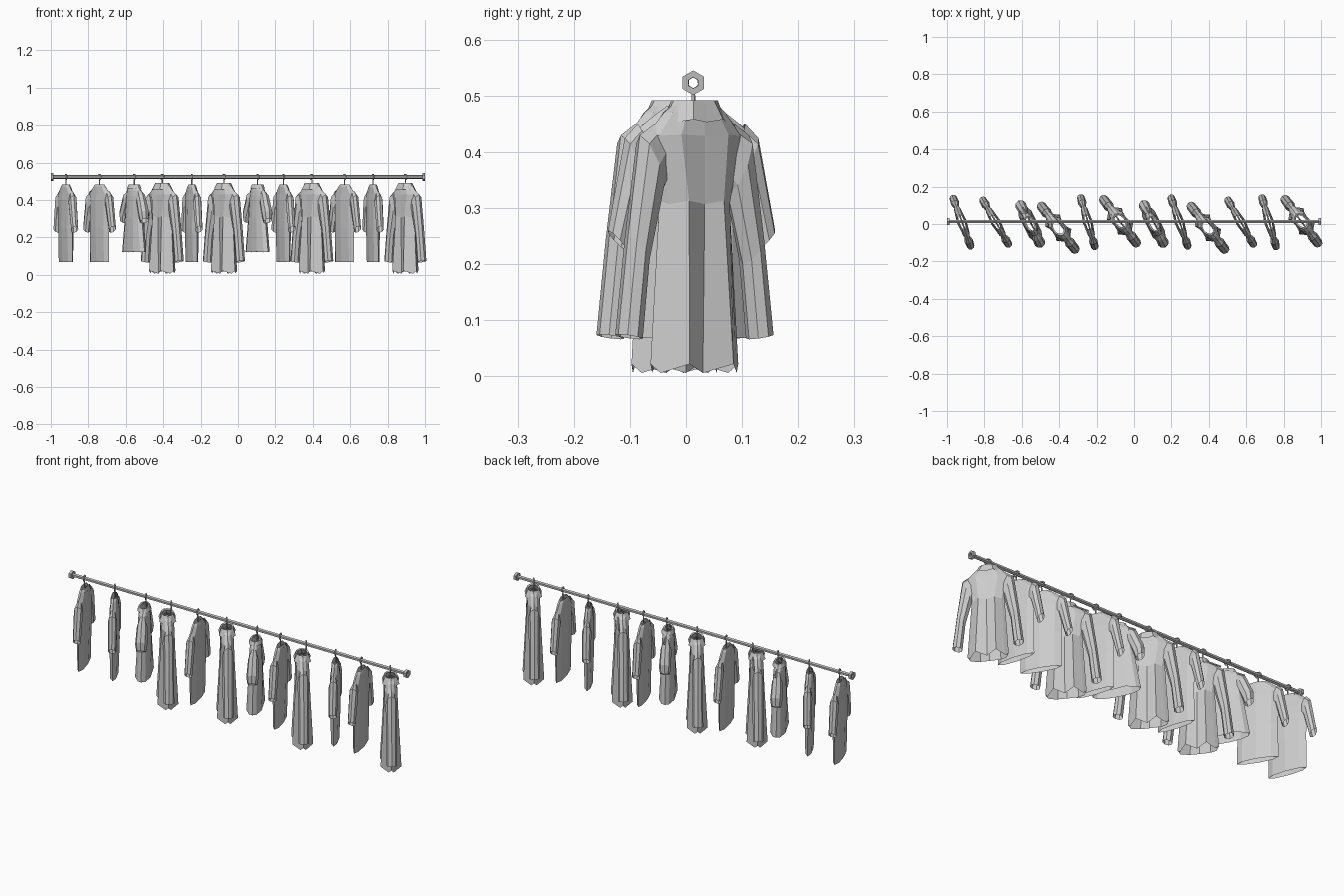
import bpy, bmesh, math
from math import cos, sin, pi, radians

cube = bpy.data.objects.get("Cube")
if cube:
    bpy.data.objects.remove(cube, do_unlink=True)


def material(name, value):
    m = bpy.data.materials.new(name)
    m.use_nodes = True
    colour = (value, value, value, 1)
    m.diffuse_color = colour
    m.node_tree.nodes["Principled BSDF"].inputs["Base Color"].default_value = colour
    return m


CLOTH = material("grey cloth", 0.6)
METAL = material("grey metal", 0.5)
RAIL_Y, RAIL_Z = 0.013, 0.523


def finish(bm, name, mat):
    bmesh.ops.recalc_face_normals(bm, faces=bm.faces)
    mesh = bpy.data.meshes.new(name)
    bm.to_mesh(mesh)
    bm.free()
    mesh.materials.append(mat)
    obj = bpy.data.objects.new(name, mesh)
    bpy.context.collection.objects.link(obj)
    return obj


def bridge(bm, rings, closed=False):
    n = len(rings[0])
    pairs = list(zip(rings, rings[1:]))
    if closed:
        pairs.append((rings[-1], rings[0]))
    for a, b in pairs:
        for i in range(n):
            j = (i + 1) % n
            bm.faces.new((a[i], a[j], b[j], b[i]))


# Each section is (x0, z0, x1, z1, depth, pleat): an oval between two points
def loft(bm, sections, sides, side=1):
    rings = []
    for x0, z0, x1, z1, depth, pleat in sections:
        ring = []
        for i in range(sides):
            a = 2 * pi * i / sides
            t = (1 + cos(a)) / 2
            fold = -1 if i % 2 else 1
            ring.append(bm.verts.new((side * (x0 + (x1 - x0) * t),
                                      depth * sin(a) * (1 + pleat * fold),
                                      z0 + (z1 - z0) * t + 0.02 * pleat * fold)))
        rings.append(ring)
    bridge(bm, rings)


def level(z, half, depth, pleat=0):
    return (-half, z, half, z, depth, pleat)


# Sections of each garment, from hem to neck and from shoulder to cuff
STYLES = {
    "short_sleeve_shirt": dict(
        sides=8,
        body=[level(.068, .102, .02), level(.25, .1, .026), level(.40, .105, .025),
              level(.432, .112, .02), level(.47, .062, .018), level(.482, .045, .014)],
        sleeve=[(.06, .37, .10, .45, .012, 0), (.088, .35, .124, .425, .023, 0),
                (.122, .225, .155, .26, .02, 0)]),
    "long_coat": dict(
        sides=12,
        body=[level(.014, .098, .042, .4), level(.31, .078, .036, .15),
              level(.43, .105, .034, .06), level(.47, .068, .028), level(.49, .04, .024)],
        sleeve=[(.05, .36, .09, .45, .015, 0), (.075, .325, .122, .43, .028, 0),
                (.108, .20, .148, .25, .026, 0), (.122, .066, .17, .075, .026, 0)],
        collar=[level(.488, .036, .024), level(.492, .046, .032), level(.455, .066, .043, .12)]),
    "flared_dress": dict(
        sides=12,
        body=[level(.122, .122, .04, .08), level(.30, .09, .034), level(.42, .078, .03),
              level(.45, .07, .027), level(.482, .04, .018)],
        sleeve=[(.04, .38, .07, .455, .015, 0), (.06, .37, .098, .435, .026, 0),
                (.09, .30, .138, .345, .03, 0), (.098, .275, .14, .30, .024, 0)],
        collar=[level(.48, .038, .017), level(.482, .046, .026), level(.462, .054, .034)]),
}


def garment(style, x, y, yaw):
    s = STYLES[style]
    bm = bmesh.new()
    loft(bm, s["body"], s["sides"])
    for side in (-1, 1):
        loft(bm, s["sleeve"], 8, side)
    if "collar" in s:
        loft(bm, s["collar"], s["sides"])
    obj = finish(bm, style, CLOTH)
    obj.location = (x, y, 0)
    obj.rotation_euler.z = radians(yaw)


def wire(name, points, thickness, x, yaw):
    curve = bpy.data.curves.new(name, "CURVE")
    curve.dimensions = "3D"
    curve.bevel_depth = thickness
    curve.bevel_resolution = 1
    curve.use_fill_caps = True
    spline = curve.splines.new("POLY")
    spline.points.add(len(points) - 1)
    for p, (px, pz) in zip(spline.points, points):
        p.co = (px, 0, pz, 1)
    curve.materials.append(METAL)
    obj = bpy.data.objects.new(name, curve)
    bpy.context.collection.objects.link(obj)
    obj.location = (x, RAIL_Y, 0)
    obj.rotation_euler.z = radians(yaw)


def hanger(x, yaw):
    # Hook over the rail with a straight stem
    arc = [(.015 * cos(radians(a)), RAIL_Z + .015 * sin(radians(a)))
           for a in range(190, -91, -40)]
    wire("hanger_hook", arc + [(0, .50), (0, .468)], .0035, x, yaw)
    # Sloping shoulder bar inside the garment
    wire("hanger_bar", [(-.085, .435), (-.02, .47), (.02, .47), (.085, .435)], .004, x, yaw)


# Hollow six-sided rail with a flange at each end
bm = bmesh.new()
half = [(-1, .01), (-1, .022), (-.986, .022), (-.986, .0095)]
outer = half + [(-x, r) for x, r in reversed(half)]
rings = [[bm.verts.new((x, r * sin(pi * i / 3), r * cos(pi * i / 3))) for i in range(6)]
         for x, r in outer]
bridge(bm, rings, closed=True)
rail = finish(bm, "rail", METAL)
rail.location = (0, RAIL_Y, RAIL_Z)

# Garments along the rail: style, x, y, yaw
SHIRT, COAT, DRESS = STYLES
ROW = [
    (SHIRT, -.92, .01, -70), (SHIRT, -.74, .01, -60), (DRESS, -.555, 0, -63),
    (COAT, -.405, -.02, 128), (SHIRT, -.247, .01, -74), (COAT, -.075, .015, -53),
    (DRESS, .105, 0, -63), (SHIRT, .243, .01, -71), (COAT, .395, -.02, 128),
    (SHIRT, .57, .01, -60), (SHIRT, .722, .01, -74), (COAT, .895, .015, -53),
]
for style, x, y, yaw in ROW:
    garment(style, x, y, yaw)
    hanger(x, yaw)
